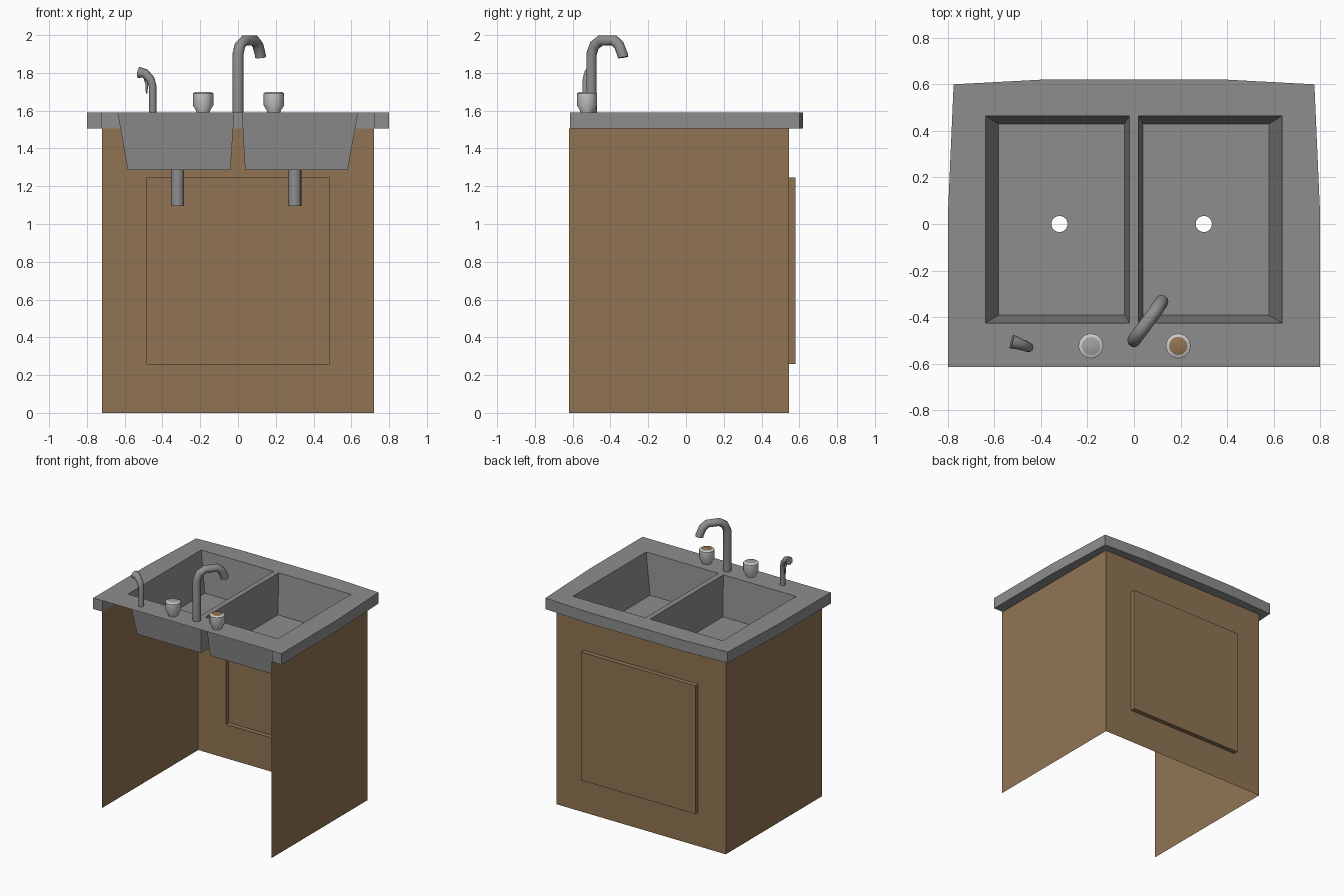
import bpy, bmesh, math
from mathutils import Vector

if "Cube" in bpy.data.objects:
    bpy.data.objects.remove(bpy.data.objects["Cube"], do_unlink=True)


def material(name, rgb):
    m = bpy.data.materials.new(name)
    m.use_nodes = True
    m.diffuse_color = (*rgb, 1)
    m.node_tree.nodes["Principled BSDF"].inputs["Base Color"].default_value = (*rgb, 1)
    return m


STEEL = material("steel grey", (0.27, 0.27, 0.27))
WOOD = material("wood brown", (0.28, 0.175, 0.088))
PALE = material("pale knob grey", (0.6, 0.6, 0.6))
CAP = material("knob cap grey", (0.36, 0.36, 0.36))

TOP, UNDER, FLOOR = 1.59, 1.505, 1.285
BACK, DOORWALL = -0.615, 0.545


def finish(bm, name, *mats):
    me = bpy.data.meshes.new(name)
    bm.to_mesh(me)
    bm.free()
    ob = bpy.data.objects.new(name, me)
    bpy.context.collection.objects.link(ob)
    for m in mats:
        me.materials.append(m)
    return ob


def ring(bm, pts):
    return [bm.verts.new(p) for p in pts]


def bridge(bm, a, b):
    n = len(a)
    return [bm.faces.new((a[i], a[(i + 1) % n], b[(i + 1) % n], b[i])) for i in range(n)]


def rect(x0, x1, y0, y1, z):
    return [(x0, y0, z), (x1, y0, z), (x1, y1, z), (x0, y1, z)]


def circle(x, y, z, r, n):
    return [(x + r * math.cos(2 * math.pi * i / n), y + r * math.sin(2 * math.pi * i / n), z)
            for i in range(n)]


def fill(bm, *loops):
    """Flat upward-facing sheet bounded by an outer loop and holes."""
    edges = []
    for l in loops:
        for a, b in zip(l, l[1:] + l[:1]):
            edges.append(bm.edges.get((a, b)) or bm.edges.new((a, b)))
    res = bmesh.ops.triangle_fill(bm, edges=edges, use_beauty=True, normal=(0, 0, 1))
    for f in [g for g in res["geom"] if isinstance(g, bmesh.types.BMFace)]:
        f.normal_update()
        if f.normal.z < 0:
            f.normal_flip()


# Cabinet: two side sheets and a door wall with a raised panel, open at -y
W = 0.72
bm = bmesh.new()
for s in (-1, 1):
    side = [(s * W, -0.62, 0), (s * W, DOORWALL, 0), (s * W, DOORWALL, UNDER), (s * W, -0.62, UNDER)]
    bm.faces.new(ring(bm, side[::s]))


def upright(w, z0, z1, y):
    return [(w, y, z0), (-w, y, z0), (-w, y, z1), (w, y, z1)]


wall = ring(bm, upright(W, 0, UNDER, DOORWALL))
door_base = ring(bm, upright(0.485, 0.26, 1.245, DOORWALL))
door_face = ring(bm, upright(0.485, 0.26, 1.245, 0.58))
bridge(bm, wall, door_base)
bridge(bm, door_base, door_face)
bm.faces.new(door_face)
bmesh.ops.remove_doubles(bm, verts=bm.verts, dist=0.0005)
finish(bm, "cabinet", WOOD)

# Counter rim: U-shaped lip around the cabinet
half = [(0.8, BACK), (0.8, 0.03), (0.775, 0.6), (0.4, 0.62)]
outline = half + [(-x, y) for x, y in reversed(half)]
inner = [(-W, BACK), (-W, DOORWALL), (W, DOORWALL), (W, BACK)]
bm = bmesh.new()
low = ring(bm, [(x, y, UNDER) for x, y in outline + inner])
high = ring(bm, [(x, y, TOP) for x, y in outline + inner])
bridge(bm, low, high)
bm.faces.new(low[::-1])
finish(bm, "counter_rim", STEEL)

# Counter top with two basin openings
Y0, Y1 = -0.425, 0.465
bm = bmesh.new()
fill(bm, ring(bm, [(x, y, TOP) for x, y in outline]),
     ring(bm, rect(-0.638, -0.02, Y0, Y1, TOP)), ring(bm, rect(0.02, 0.636, Y0, Y1, TOP)))
finish(bm, "counter_top", STEEL)

# Basins with drain holes and open drain pipes
for name, xt, xb, dx in (("right", (-0.638, -0.02), (-0.583, -0.04), -0.32),
                         ("left", (0.02, 0.636), (0.038, 0.58), 0.3)):
    bm = bmesh.new()
    lip = ring(bm, rect(*xt, Y0, Y1, TOP))
    base = ring(bm, rect(*xb, -0.392, 0.43, FLOOR))
    bridge(bm, base, lip)
    for f in bm.faces:
        f.normal_flip()
    fill(bm, base, ring(bm, circle(dx, 0, FLOOR, 0.035, 16)))
    finish(bm, name + "_basin", STEEL)
    bm = bmesh.new()
    bridge(bm, ring(bm, circle(dx, 0, 1.095, 0.035, 16)), ring(bm, circle(dx, 0, FLOOR, 0.035, 16)))
    for f in bm.faces:
        f.smooth = True
    finish(bm, name + "_drain_pipe", STEEL)


def tube(name, path, depth):
    """Round tube along points (x, y, z, radius factor)."""
    cu = bpy.data.curves.new(name, "CURVE")
    cu.dimensions = "3D"
    cu.bevel_depth = depth
    cu.bevel_resolution = 3
    cu.use_fill_caps = True
    sp = cu.splines.new("POLY")
    sp.points.add(len(path) - 1)
    for p, (x, y, z, r) in zip(sp.points, path):
        p.co = (x, y, z, 1)
        p.radius = r
    cu.materials.append(STEEL)
    ob = bpy.data.objects.new(name, cu)
    bpy.context.collection.objects.link(ob)
    bpy.ops.object.select_all(action="DESELECT")
    ob.select_set(True)
    bpy.context.view_layer.objects.active = ob
    bpy.ops.object.convert(target="MESH")
    bpy.ops.object.shade_smooth_by_angle(angle=math.radians(40))


# Faucet, swung to one side
tube("faucet", [(0, -0.5, TOP, 1), (0, -0.5, 1.9, 1), (0.01, -0.485, 1.945, 1),
                (0.035, -0.452, 1.971, 1), (0.088, -0.38, 1.971, 1),
                (0.106, -0.354, 1.945, 1), (0.118, -0.335, 1.895, 1), (0.119, -0.333, 1.882, 1)], 0.029)

# Side sprayer with its lever
tube("sprayer", [(-0.452, -0.53, TOP, 1), (-0.452, -0.53, 1.73, 1), (-0.462, -0.526, 1.765, 1.1),
                 (-0.492, -0.515, 1.797, 1.25), (-0.525, -0.505, 1.802, 1.5)], 0.02)
tube("sprayer_lever", [(-0.495, -0.513, 1.78, 1), (-0.483, -0.513, 1.74, 1),
                       (-0.484, -0.513, 1.69, 0.5)], 0.008)

# Tap knobs: turned profile with a coloured cap on top
for name, x, cap in (("right_knob", -0.185, CAP), ("left_knob", 0.19, WOOD)):
    bm = bmesh.new()
    rings = [ring(bm, circle(x, -0.524, z, r, 12)) for r, z in
             ((0.035, TOP), (0.037, 1.6), (0.054, 1.628), (0.054, 1.692), (0.04, 1.7))]
    for a, b in zip(rings, rings[1:]):
        bridge(bm, a, b)
    bm.faces.new(rings[-1]).material_index = 1
    ob = finish(bm, name, PALE, cap)
    bpy.ops.object.select_all(action="DESELECT")
    ob.select_set(True)
    bpy.context.view_layer.objects.active = ob
    bpy.ops.object.shade_smooth_by_angle(angle=math.radians(32))
